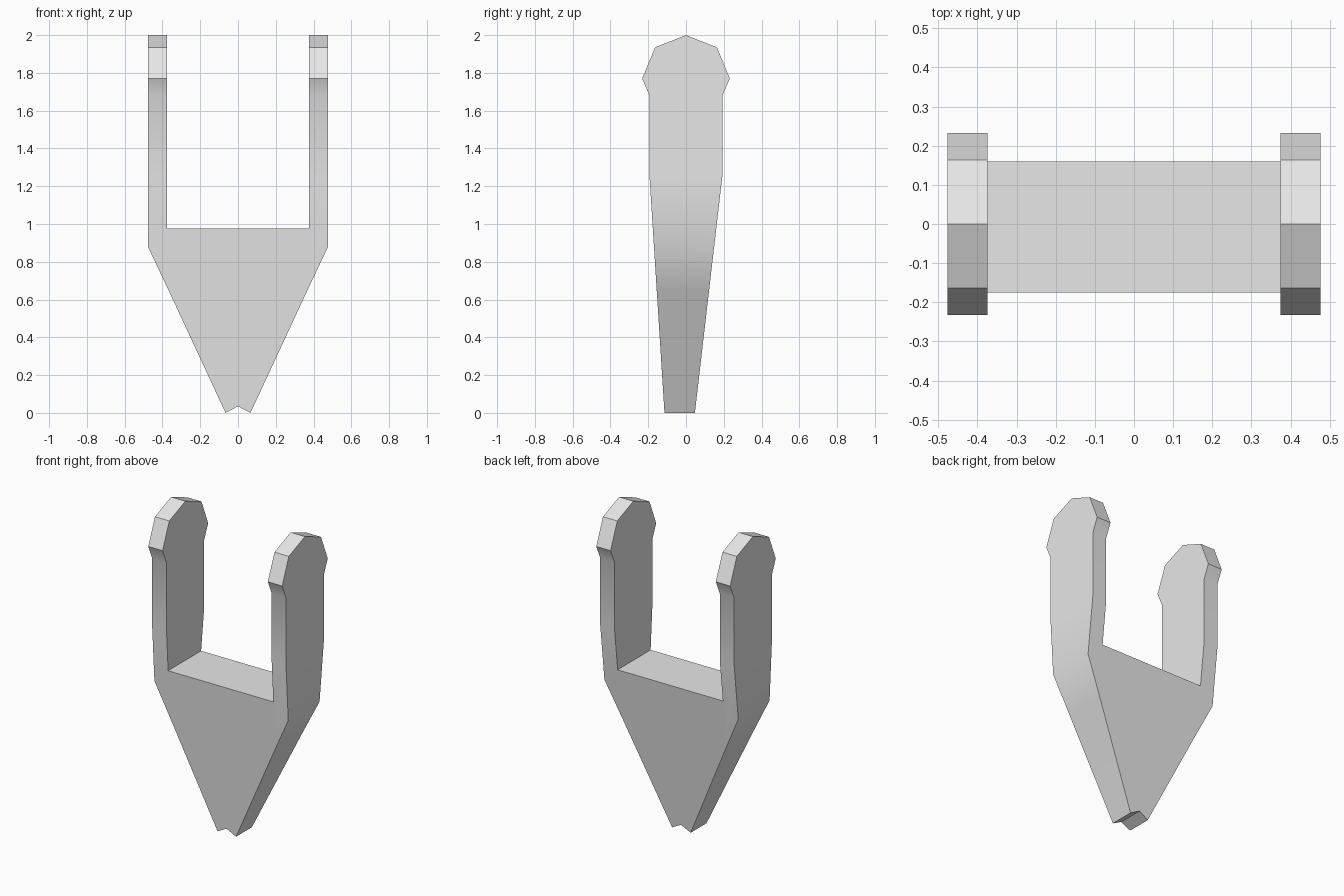
import bpy
import bmesh

cube = bpy.data.objects.get("Cube")
if cube:
    bpy.data.objects.remove(cube, do_unlink=True)

grey = bpy.data.materials.new("plain grey")
grey.use_nodes = True
colour = (0.8, 0.8, 0.8, 1)
grey.diffuse_color = colour
grey.node_tree.nodes["Principled BSDF"].inputs["Base Color"].default_value = colour

INNER, OUTER = 0.375, 0.477
# side profile: height, front y, back y
SIDE = [(0, -0.114, 0.047), (1.25, -0.193, 0.192), (1.68, -0.193, 0.192),
        (1.77, -0.232, 0.232), (1.935, -0.164, 0.164), (2.0, 0, 0)]


def depth(z, side):
    """Y of the front (1) or back (2) surface at height z."""
    for low, high in zip(SIDE, SIDE[1:]):
        if z <= high[0]:
            t = (z - low[0]) / (high[0] - low[0])
            return low[side] + t * (high[side] - low[side])


# wedge-shaped base with the lower arms, as half an outline then mirrored
half = [(0.066, 0), (0.368, 0.65), (OUTER, 0.88), (OUTER, 1.25),
        (INNER, 1.25), (INNER, 0.975)]
sheets = [[(0, 0.035)] + half + [(-x, z) for x, z in reversed(half)]]

# upper arms and rounded heads, one band per profile step
for low, high in zip(SIDE[1:], SIDE[2:]):
    for a, b in ((INNER, OUTER), (-OUTER, -INNER)):
        sheets.append([(a, low[0]), (b, low[0]), (b, high[0]), (a, high[0])])

bm = bmesh.new()
front, back = {}, {}
for outline in sheets:
    for x, z in outline:
        if (x, z) not in front:
            front[x, z] = bm.verts.new((x, depth(z, 1), z))
            back[x, z] = bm.verts.new((x, depth(z, 2), z))
    bm.faces.new([front[p] for p in outline])
    bm.faces.new([back[p] for p in reversed(outline)])

# walls joining the front and back along every open edge
edges = [(p, q) for o in sheets for p, q in zip(o, o[1:] + o[:1])]
for p, q in edges:
    if (q, p) not in edges and p[1] + q[1] < 4:
        bm.faces.new([front[q], front[p], back[p], back[q]])

bmesh.ops.remove_doubles(bm, verts=bm.verts[:], dist=0.0001)
bmesh.ops.recalc_face_normals(bm, faces=bm.faces[:])
mesh = bpy.data.meshes.new("forked_bracket")
bm.to_mesh(mesh)
bm.free()
mesh.materials.append(grey)

bracket = bpy.data.objects.new("forked_bracket", mesh)
bpy.context.collection.objects.link(bracket)
bpy.context.view_layer.objects.active = bracket
bracket.select_set(True)
bpy.ops.object.shade_smooth_by_angle(angle=0.5236)
